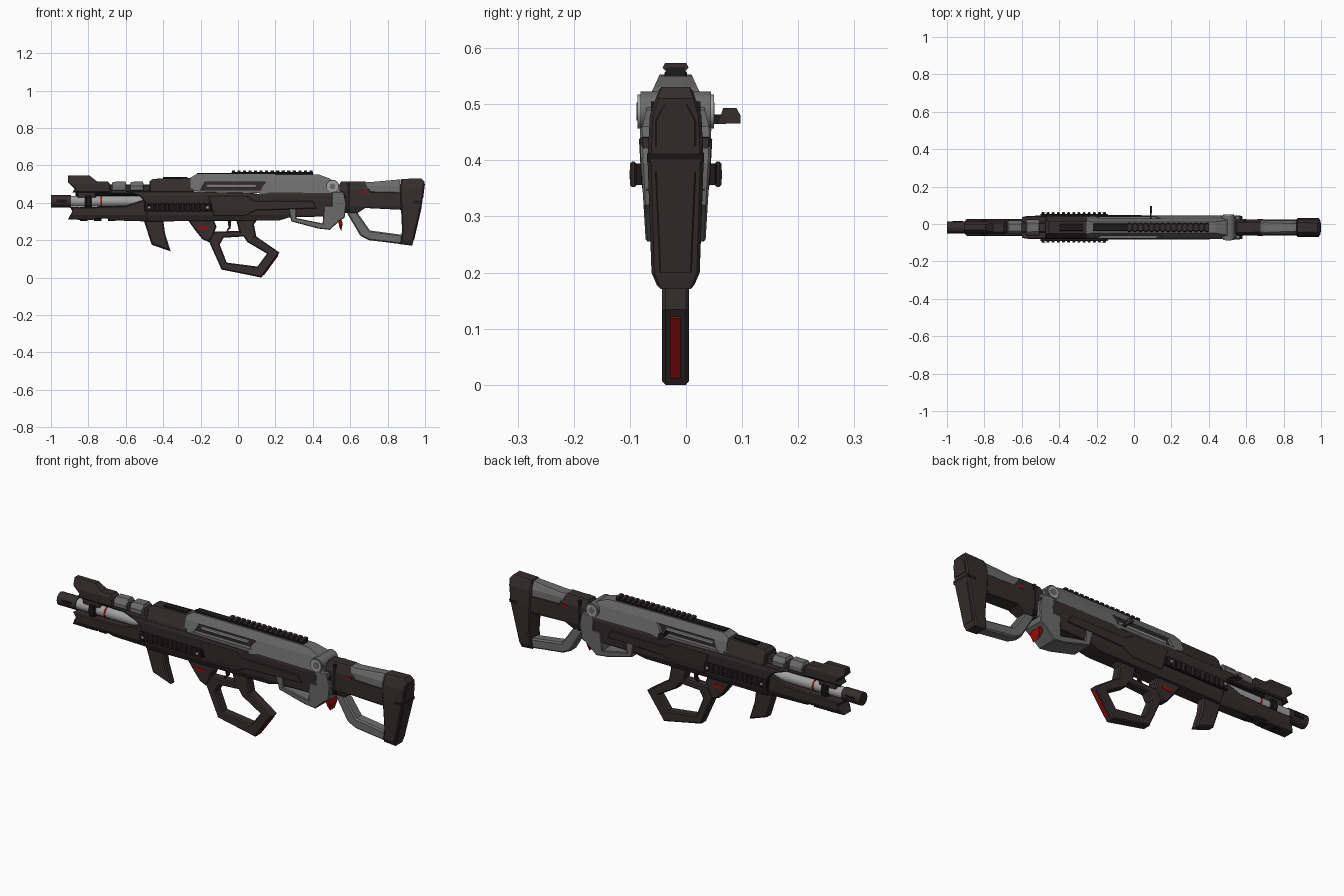
import bpy, bmesh, math
from mathutils import Vector, Matrix

YC = -0.0185  # the side handle pushes the body off centre


def mat(name, r, g, b):
    m = bpy.data.materials.new(name)
    m.diffuse_color = (r, g, b, 1)
    return m


DARK = mat("dark_polymer", 0.036, 0.026, 0.027)
BLACK = mat("black_metal", 0.012, 0.010, 0.010)
GREY = mat("grey_metal", 0.15, 0.15, 0.15)
LIGHT = mat("light_metal", 0.36, 0.36, 0.36)
RED = mat("red_accent", 0.30, 0.004, 0.004)


def finish(bm, name, material, y=0):
    bmesh.ops.recalc_face_normals(bm, faces=bm.faces)
    me = bpy.data.meshes.new(name)
    bm.to_mesh(me)
    bm.free()
    me.materials.append(material)
    ob = bpy.data.objects.new(name, me)
    ob.location.y = YC + y
    bpy.context.collection.objects.link(ob)
    return ob


def prism(name, pts, w, material, c=0.0, hole=None, y=0):
    """Side profile (x, z) widened to +-w; w may be a list of (z, half width)."""
    knots = w if isinstance(w, list) else [(0, w)]
    wm = max(k[1] for k in knots)
    bm = bmesh.new()
    vs = [bm.verts.new((p[0], -wm, p[1])) for p in pts]
    if hole:
        hs = [bm.verts.new((p[0], -wm, p[1])) for p in hole]
        n = len(vs)
        faces = [bm.faces.new((vs[i], vs[(i + 1) % n], hs[(i + 1) % n], hs[i])) for i in range(n)]
    else:
        faces = [bm.faces.new(vs)]
    ext = bmesh.ops.extrude_face_region(bm, geom=faces, use_keep_orig=True)
    for v in ext["geom"]:
        if isinstance(v, bmesh.types.BMVert):
            v.co.y = wm
    bmesh.ops.recalc_face_normals(bm, faces=bm.faces)
    if c:
        rim = [e for e in bm.edges if len(e.link_faces) == 2
               and sorted(abs(f.normal.y) > 0.5 for f in e.link_faces) == [False, True]]
        bmesh.ops.bevel(bm, geom=rim, offset=c, segments=1, affect='EDGES', clamp_overlap=True)
    if len(knots) > 1:
        for z, _ in knots:
            bmesh.ops.bisect_plane(bm, geom=bm.verts[:] + bm.edges[:] + bm.faces[:],
                                   plane_co=(0, 0, z), plane_no=(0, 0, 1))
        for v in bm.verts:
            h = knots[0][1] if v.co.z <= knots[0][0] else knots[-1][1]
            for (z0, a), (z1, b) in zip(knots, knots[1:]):
                if z0 <= v.co.z <= z1:
                    h = a + (b - a) * (v.co.z - z0) / (z1 - z0)
            v.co.y *= h / wm
    return finish(bm, name, material, y)


def box(name, x0, x1, z0, z1, w, material, c=0.0, y=0):
    return prism(name, [(x0, z0), (x1, z0), (x1, z1), (x0, z1)], w, material, c, y=y)


def tube(name, axis, centre, r, length, material, sides=16, r2=None):
    bm = bmesh.new()
    rot = Matrix.Rotation(math.pi / 2, 4, 'Y' if axis == 'x' else 'X')
    bmesh.ops.create_cone(bm, cap_ends=True, segments=sides, radius1=r, radius2=r2 or r,
                          depth=length, matrix=Matrix.Translation(Vector(centre)) @ rot)
    ob = finish(bm, name, material)
    for p in ob.data.polygons:
        p.use_smooth = len(p.vertices) == 4
    ob.data.set_sharp_from_angle(angle=math.radians(35))
    return ob


# barrel, muzzle and front tube
tube("barrel", 'x', (-0.68, 0, 0.408), 0.029, 0.46, LIGHT)
tube("barrel_red_ring", 'x', (-0.73, 0, 0.408), 0.0305, 0.008, RED)
tube("muzzle", 'x', (-0.947, 0, 0.408), 0.033, 0.106, DARK, 12)
tube("muzzle_bore", 'x', (-0.9985, 0, 0.408), 0.017, 0.003, BLACK, 12)
box("muzzle_slot", -0.97, -0.915, 0.398, 0.418, 0.0335, BLACK)
tube("barrel_collar", 'x', (-0.80, 0, 0.408), 0.035, 0.04, DARK, 8)
box("collar_lug", -0.815, -0.785, 0.38, 0.435, 0.037, BLACK, 0.004)
tube("gas_tube", 'x', (-0.67, 0, 0.45), 0.014, 0.40, BLACK, 10)

# front sight block
prism("front_sight_block", [(-.91, .545), (-.793, .545), (-.755, .515), (-.697, .515), (-.68, .495),
      (-.68, .455), (-.885, .455), (-.873, .475), (-.91, .51)],
      [(.45, .034), (.50, .034), (.545, .018)], DARK, 0.006)
box("front_sight_stem", -0.86, -0.76, 0.42, 0.465, 0.022, DARK, 0.005)

# grey sleeves along the upper tube
box("sleeve_core", -0.69, -0.46, 0.445, 0.497, 0.028, DARK, 0.006)
for i, (x0, x1, w) in enumerate([(-.675, -.598, .036), (-.578, -.505, .043)]):
    prism(f"grey_sleeve_{i}", [(x0 + .006, .512), (x1 - .004, .514), (x1, .50), (x1, .465),
          (x0, .465), (x0, .50)], [(.465, w), (.49, w), (.515, w * .55)], GREY, 0.004)

# lower handguard with notched underside
prism("lower_handguard", [(-.91, .31), (-.885, .355), (-.90, .378), (-.846, .376), (-.60, .383),
      (-.48, .425), (-.48, .30), (-.68, .306), (-.70, .315), (-.76, .315), (-.775, .308)],
      [(.30, .026), (.335, .044), (.43, .048)], DARK, 0.005)
for i in range(3):
    box(f"handguard_rib_{i}", -.845 + i * .075, -.805 + i * .075, .302, .325, 0.02, BLACK, 0.003)

# main body
BODY = [(.30, .040), (.335, .055), (.44, .063), (.47, .058), (.53, .034)]
prism("main_body", [(-.60, .462), (-.254, .462), (.06, .455), (.12, .445), (.17, .462), (.50, .462),
      (.574, .44), (.574, .345), (.44, .326), (.275, .322), (.22, .305), (-.13, .303), (-.483, .30),
      (-.50, .41), (-.53, .438)], BODY, DARK, 0.004)
prism("upper_handguard", [(-.472, .455), (-.472, .515), (-.455, .528), (-.254, .532), (-.235, .455)],
      BODY, DARK, 0.004)
box("handguard_top_rib", -.40, -.27, .525, .537, 0.018, BLACK, 0.003)
prism("body_side_ridge", [(-.16, .44), (.04, .44), (.09, .41), (.40, .41), (.42, .37), (.10, .36),
      (.04, .33), (-.13, .33)], [(.33, .056), (.36, .061), (.44, .0655)], DARK, 0.003)

# grey upper receiver around an open window
SHELL = [(.45, .062), (.515, .046), (.532, .038), (.556, .027)]
prism("receiver_front", [(-.254, .462), (-.254, .535), (-.222, .553), (-.18, .553), (-.18, .505),
      (-.205, .462)], SHELL, GREY)
prism("receiver_top", [(-.18, .512), (-.18, .553), (.15, .553), (.15, .512)], SHELL, GREY)
prism("receiver_rear", [(.15, .553), (.435, .55), (.49, .53), (.545, .49), (.545, .452), (.17, .455),
      (.11, .44), (.13, .49), (.15, .512)], SHELL, GREY)
box("receiver_sill", -.215, .13, .452, .468, 0.059, GREY)
box("receiver_core", -.21, .16, .46, .52, 0.036, DARK)
box("bolt_bar", -.17, .10, .482, .498, 0.042, LIGHT, 0.003)
prism("side_handle", [(.086, .465), (.094, .465), (.094, .482), (.086, .482)], 0.03, BLACK, y=0.06)
bm = bmesh.new()
knob = [bm.verts.new((0.085, y - YC, z)) for y, z in
        [(.058, .466), (.097, .466), (.097, .48), (.09, .493), (.066, .493)]]
ext = bmesh.ops.extrude_face_region(bm, geom=[bm.faces.new(knob)], use_keep_orig=True)
bmesh.ops.translate(bm, vec=(0.01, 0, 0), verts=[v for v in ext["geom"] if isinstance(v, bmesh.types.BMVert)])
finish(bm, "side_handle_knob", DARK)

# top rail
box("top_rail_strip", -.22, .40, .546, .559, 0.02, BLACK, 0.003)
box("top_rail_base", -.035, .40, .555, .565, 0.017, BLACK)
for i in range(15):
    x = -.033 + i * .0296
    prism(f"top_rail_tooth_{i}", [(x, .558), (x + .017, .558), (x + .017, .573), (x, .573)],
          [(.558, .016), (.565, .023), (.573, .019)], DARK)

# side rails, mirrored
for s, side in ((-1, "near"), (1, "far")):
    box(f"side_rail_base_{side}", -.50, -.14, .356, .394, 0.01, BLACK, 0.003, y=s * .063)
    for i in range(13):
        x = -.495 + i * .0275
        box(f"side_rail_tooth_{side}_{i}", x, x + .016, .352, .398, 0.006, DARK, 0.004, y=s * .0755)
    for x in (-.475, -.165):
        tube(f"rail_screw_{side}", 'y', (x, s * .081, .375), 0.008, 0.003, LIGHT, 8)

# angled foregrip
prism("foregrip", [(-.505, .31), (-.40, .31), (-.39, .235), (-.36, .14), (-.462, .176)],
      0.022, DARK, 0.007)

# trigger group and looped grip
prism("trigger_block", [(-.27, .31), (-.13, .31), (-.115, .272), (-.135, .22), (-.157, .19),
      (-.19, .205), (-.227, .25)], 0.026, DARK, 0.006)
box("trigger_block_red_mark", -.215, -.157, .257, .273, 0.0275, RED)
prism("trigger", [(-.056, .31), (-.035, .31), (-.04, .262), (-.067, .24), (-.051, .268)], 0.008, BLACK)
prism("grip_neck", [(-.01, .31), (.104, .31), (.085, .285), (.10, .21), (.02, .222), (.005, .25)],
      0.024, DARK, 0.006)
prism("grip_loop", [(.10, .218), (.222, .134), (.125, 0), (-.088, .043), (-.157, .197), (-.13, .245), (0, .25)],
      0.024, DARK, 0.008,
      hole=[(.05, .19), (.155, .128), (.104, .059), (-.06, .08), (-.098, .176), (-.077, .213), (.03, .22)])
prism("grip_back_red_strip", [(.212, .121), (.135, .014), (.138, .011), (.216, .118)], 0.009, RED)

# rear pivot, hinge plates and lower guard
tube("pivot_drum", 'y', (.505, 0, .487), 0.036, 0.126, GREY, 20)
for s in (-1, 1):
    tube("pivot_cap", 'y', (.505, s * .0655, .487), 0.030, 0.005, LIGHT, 20)
    tube("pivot_pin", 'y', (.505, s * .068, .487), 0.016, 0.003, GREY, 12)
TAPER = [(.25, .053), (.40, .062), (.47, .064)]
prism("hinge_block", [(.50, .46), (.565, .46), (.58, .395), (.57, .32), (.545, .305), (.49, .255),
      (.45, .26), (.46, .385), (.50, .385)], TAPER, GREY, 0.004)
prism("rear_guard", [(.27, .372), (.312, .372), (.312, .318), (.46, .288), (.47, .258), (.43, .262),
      (.285, .30)], TAPER, GREY, 0.004)
prism("red_release_tab", [(.53, .33), (.55, .318), (.56, .29), (.552, .25), (.542, .27)],
      [(.25, .02), (.29, .034), (.33, .03)], RED, 0.002)

# stock tube, grey cheek piece and lower strut
prism("stock_tube", [(.53, .47), (.55, .513), (.675, .515), (.71, .46), (.88, .456), (.88, .362),
      (.68, .372), (.64, .345), (.56, .345)], [(.345, .030), (.38, .043), (.47, .043), (.515, .028)], DARK, 0.004)
box("stock_band", .585, .60, .35, .505, 0.044, BLACK)
prism("stock_cheek", [(.67, .515), (.70, .51), (.87, .525), (.87, .45), (.70, .45)],
      [(.45, .040), (.49, .038), (.525, .022)], GREY, 0.004)
box("stock_red_mark", .66, .69, .453, .464, 0.0445, RED)
prism("stock_strut", [(.585, .40), (.64, .40), (.64, .345), (.705, .252), (.88, .228), (.88, .178),
      (.70, .20), (.655, .222), (.585, .34)], 0.028, GREY, 0.007)

# butt plate with raised rear pads
prism("butt", [(.873, .527), (.98, .531), (.998, .51), (.985, .40), (.932, .171), (.868, .178),
      (.877, .25), (.872, .36), (.866, .46)],
      [(.165, .028), (.20, .043), (.40, .050), (.48, .046), (.531, .028)], DARK, 0.006)
prism("butt_black_band", [(.94, .397), (.984, .397), (.988, .412), (.94, .412)], 0.051, BLACK)
for n, pts, w in (("upper", [(.97, .425), (.99, .425), (.9995, .50), (.97, .50)], [(.42, .036), (.47, .036), (.50, .02)]),
                  ("lower", [(.92, .20), (.9415, .20), (.983, .38), (.95, .38)], [(.20, .028), (.38, .036)])):
    prism(f"butt_pad_{n}", pts, w, DARK, 0.002)
